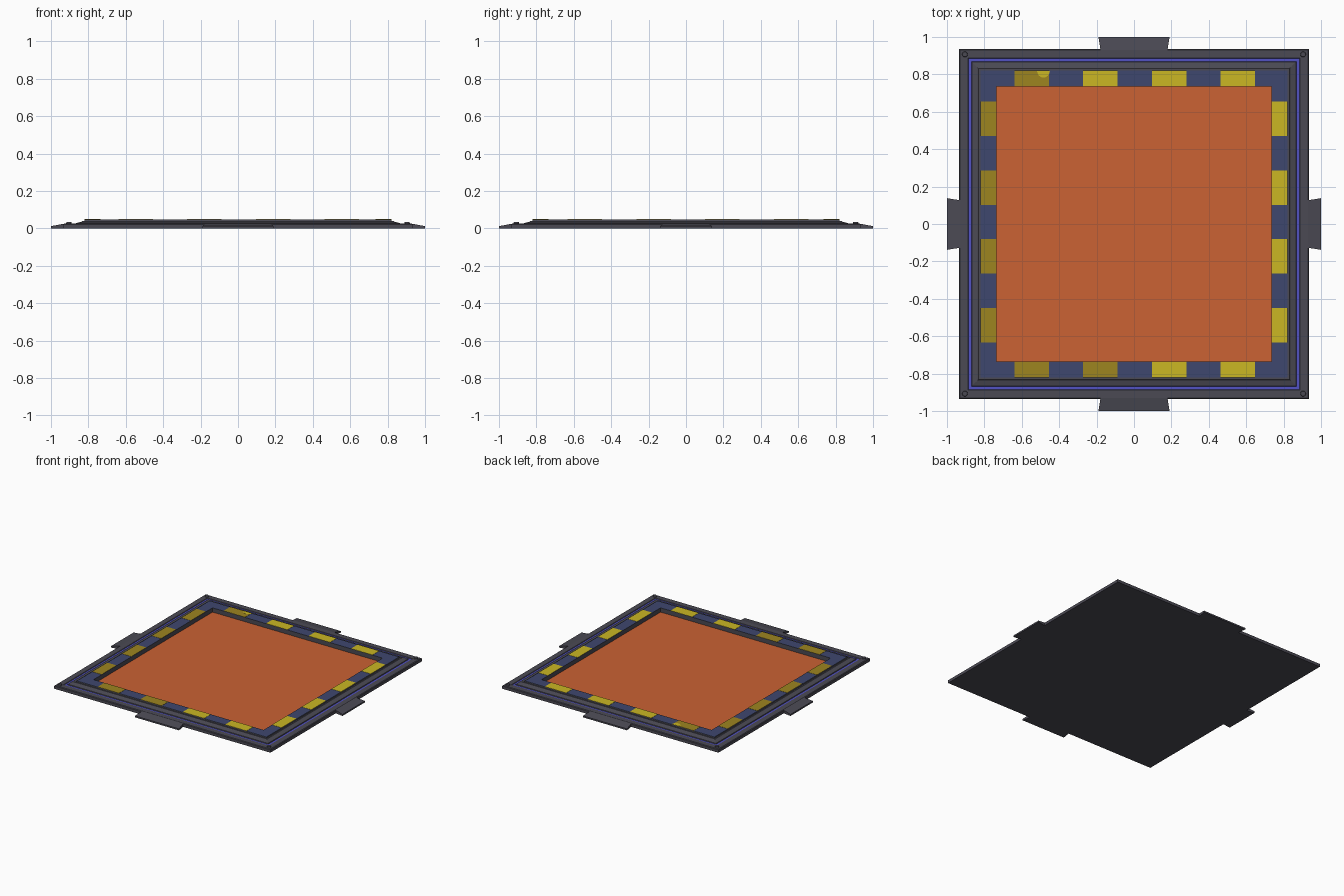
import bpy, bmesh, math

if "Cube" in bpy.data.objects:
    bpy.data.objects.remove(bpy.data.objects["Cube"])


def material(name, rgb):
    lin = [((c / 255 + 0.055) / 1.055) ** 2.4 for c in rgb]
    m = bpy.data.materials.new(name)
    m.diffuse_color = (*lin, 1)
    m.use_nodes = True
    m.node_tree.nodes["Principled BSDF"].inputs["Base Color"].default_value = m.diffuse_color
    return m


GREY = material("dark grey", (75, 74, 84))
BLUE = material("blue trim", (82, 82, 196))
NAVY = material("navy", (62, 71, 110))
YELLOW = material("yellow", (203, 183, 36))
WORN = material("worn yellow", (157, 133, 32))
ORANGE = material("orange", (203, 98, 51))


def finish(name, bm, mats):
    bmesh.ops.recalc_face_normals(bm, faces=bm.faces[:])
    me = bpy.data.meshes.new(name)
    bm.to_mesh(me)
    bm.free()
    for m in mats:
        me.materials.append(m)
    ob = bpy.data.objects.new(name, me)
    bpy.context.collection.objects.link(ob)
    return ob


def prism(name, bottom, top, mat):
    """Closed solid between two matching loops of points."""
    bm = bmesh.new()
    a = [bm.verts.new(p) for p in bottom]
    b = [bm.verts.new(p) for p in top]
    n = len(a)
    bm.faces.new(a)
    bm.faces.new(b)
    for i in range(n):
        j = (i + 1) % n
        bm.faces.new((a[i], a[j], b[j], b[i]))
    return finish(name, bm, [mat])


def plate(name, outline, z0, z1, mat):
    return prism(name, [(x, y, z0) for x, y in outline],
                 [(x, y, z1) for x, y in outline], mat)


def rect(x0, x1, y0, y1):
    return [(x0, y0), (x1, y0), (x1, y1), (x0, y1)]


# Frame: profile (half size, height, material of the band that follows) swept round a square
profile = [(0.935, 0.0, 0), (0.935, 0.022, 0), (0.93, 0.026, 0), (0.888, 0.026, 0),
           (0.885, 0.022, 1), (0.868, 0.022, 0), (0.866, 0.028, 0), (0.836, 0.036, 0),
           (0.832, 0.04, 0), (0.822, 0.04, 0), (0.82, 0.048, 2), (0.735, 0.048, 0),
           (0.735, 0.012, 0)]
bm = bmesh.new()
rings = [[bm.verts.new((sx * r, sy * r, z)) for sx, sy in rect(-1, 1, -1, 1)]
         for r, z, _ in profile]
for k in range(len(rings) - 1):
    for i in range(4):
        j = (i + 1) % 4
        f = bm.faces.new((rings[k][i], rings[k][j], rings[k + 1][j], rings[k + 1][i]))
        f.material_index = profile[k][2]
bm.faces.new(rings[0])
bm.faces.new(rings[-1])
finish("frame", bm, [GREY, BLUE, NAVY])

# Recessed floor panel
plate("floor_panel", rect(-0.734, 0.734, -0.734, 0.734), 0.011, 0.015, ORANGE)

# Hazard stripes on the raised border
IN, OUT, Z0, Z1 = 0.736, 0.8195, 0.046, 0.0495
for i in range(4):
    a = -0.64 + i * 0.3675
    b = a + 0.185
    plate("stripe_back", rect(a, b, IN, OUT), Z0, Z1, WORN if i == 0 else YELLOW)
    plate("stripe_front", rect(a, b, -OUT, -IN), Z0, Z1, WORN if i < 2 else YELLOW)
    plate("stripe_right", rect(IN, OUT, a + 0.007, b + 0.007), Z0, Z1, YELLOW)
    plate("stripe_left", rect(-OUT, -IN, a + 0.007, b + 0.007), Z0, Z1, WORN)

# Bright half-round patch on the worn back stripe
arc = [math.pi * (1 + i / 12) for i in range(13)]
plate("stripe_patch", [(-0.484 + 0.034 * math.cos(t), 0.819 + 0.036 * math.sin(t)) for t in arc],
      0.049, 0.0502, YELLOW)

# Sloping tabs in the middle of each side
for i, side in enumerate(("front", "right", "back", "left")):
    w = 0.19 if i % 2 == 0 else 0.138
    c, s = round(math.cos(i * math.pi / 2)), round(math.sin(i * math.pi / 2))
    pts = [(-w, -1.0), (w, -1.0), (w - 0.011, -0.93), (0.011 - w, -0.93)]
    pts = [(x * c - y * s, x * s + y * c) for x, y in pts]
    prism("tab_" + side, [(x, y, 0) for x, y in pts],
          [(x, y, z) for (x, y), z in zip(pts, (0.012, 0.012, 0.025, 0.025))], GREY)

# Corner rivets
for sx in (-1, 1):
    for sy in (-1, 1):
        base, top = [[(sx * 0.904 + r * math.cos(k * math.pi / 6),
                       sy * 0.907 + r * math.sin(k * math.pi / 6), z) for k in range(12)]
                     for r, z in ((0.017, 0.02), (0.013, 0.034))]
        prism("rivet", base, top, GREY)
